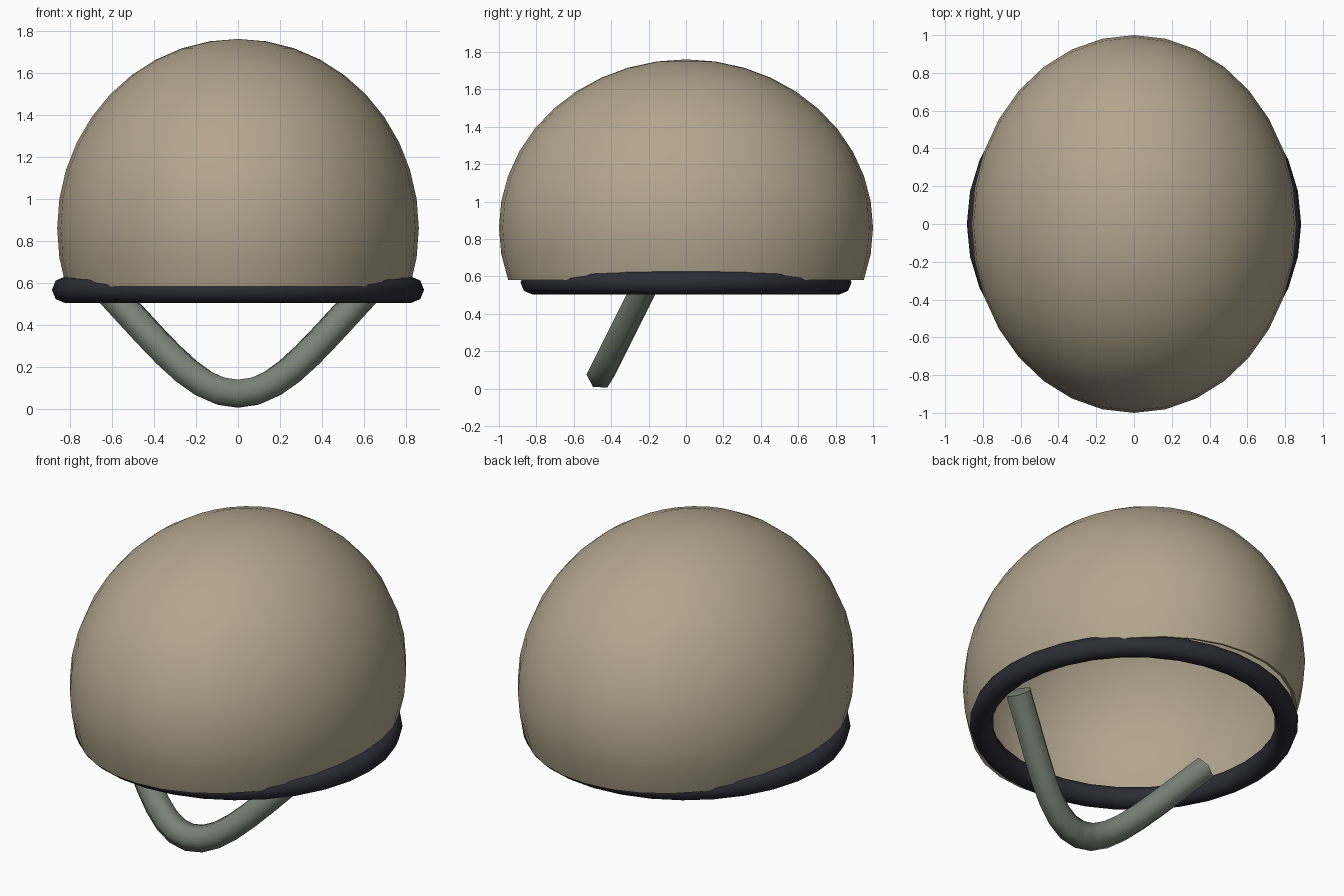
import bpy, bmesh, math
from mathutils import Vector, Matrix

cube = bpy.data.objects.get("Cube")
if cube:
    bpy.data.objects.remove(cube, do_unlink=True)


def material(name, rgb):
    mat = bpy.data.materials.new(name)
    mat.use_nodes = True
    mat.diffuse_color = (*rgb, 1)
    mat.node_tree.nodes["Principled BSDF"].inputs["Base Color"].default_value = (*rgb, 1)
    return mat


def finish(name, bm, mat, angle=60, thickness=0):
    bmesh.ops.recalc_face_normals(bm, faces=bm.faces)
    mesh = bpy.data.meshes.new(name)
    bm.to_mesh(mesh)
    bm.free()
    mesh.materials.append(mat)
    obj = bpy.data.objects.new(name, mesh)
    bpy.context.collection.objects.link(obj)
    bpy.ops.object.select_all(action="DESELECT")
    obj.select_set(True)
    bpy.context.view_layer.objects.active = obj
    if thickness:
        mod = obj.modifiers.new("shell_thickness", "SOLIDIFY")
        mod.thickness = thickness
        mod.offset = -1
        bpy.ops.object.modifier_apply(modifier=mod.name)
    bpy.ops.object.shade_smooth_by_angle(angle=math.radians(angle))
    return obj


def skin(bm, rings, closed):
    count, sides = len(rings), len(rings[0])
    for i in range(count if closed else count - 1):
        a, b = rings[i], rings[(i + 1) % count]
        for j in range(sides):
            k = (j + 1) % sides
            bm.faces.new((a[j], b[j], b[k], a[k]))
    if not closed:
        bm.faces.new(rings[0])
        bm.faces.new(rings[-1])


tan = material("shell_tan", (0.45, 0.38, 0.27))
dark = material("rim_dark", (0.025, 0.025, 0.036))
green = material("strap_grey_green", (0.19, 0.225, 0.18))

# Shell: an ellipsoid cut open below its widest ring
bm = bmesh.new()
bmesh.ops.create_uvsphere(bm, u_segments=32, v_segments=20, radius=1)
bmesh.ops.delete(bm, geom=[v for v in bm.verts if v.co.z < -0.35], context="VERTS")
bmesh.ops.transform(bm, verts=bm.verts,
                    matrix=Matrix.Translation((0, 0, 0.86)) @ Matrix.Diagonal((0.86, 1, 0.9, 1)))
finish("helmet_shell", bm, tan, thickness=0.02)

# Rim: a round padded ring
bm = bmesh.new()
rings = []
for i in range(32):
    a = math.tau * i / 32
    ring = []
    for j in range(8):
        b = math.tau * j / 8
        r = 0.822 + 0.063 * math.cos(b)
        ring.append(bm.verts.new((r * math.cos(a), r * math.sin(a), 0.567 + 0.063 * math.sin(b))))
    rings.append(ring)
skin(bm, rings, True)
finish("rim_padding", bm, dark)

# Chin strap: a tube swept along a mirrored curve in a sloping plane
control = [Vector(p) for p in ((0, 0.073), (0.2, 0.073), (0.35, 0.28), (0.65, 0.6))]


def strap_point(t):
    s = abs(t)
    u = 1 - s
    p = (control[0] * u**3 + control[1] * 3 * u * u * s
         + control[2] * 3 * u * s * s + control[3] * s**3)
    return Vector((math.copysign(p.x, t), 0.5 * p.y - 0.493, p.y))


steps = 7
path = [strap_point(i / steps) for i in range(-steps, steps + 1)]
normal = Vector((0, 1, -0.5)).normalized()
bm = bmesh.new()
rings = []
for i, p in enumerate(path):
    tangent = (path[min(i + 1, len(path) - 1)] - path[max(i - 1, 0)]).normalized()
    side = tangent.cross(normal)
    ring = []
    for j in range(6):
        a = math.tau * j / 6 + math.radians(25)
        ring.append(bm.verts.new(p + 0.076 * (math.cos(a) * normal + math.sin(a) * side)))
    rings.append(ring)
skin(bm, rings, False)
finish("chin_strap", bm, green, angle=65)
